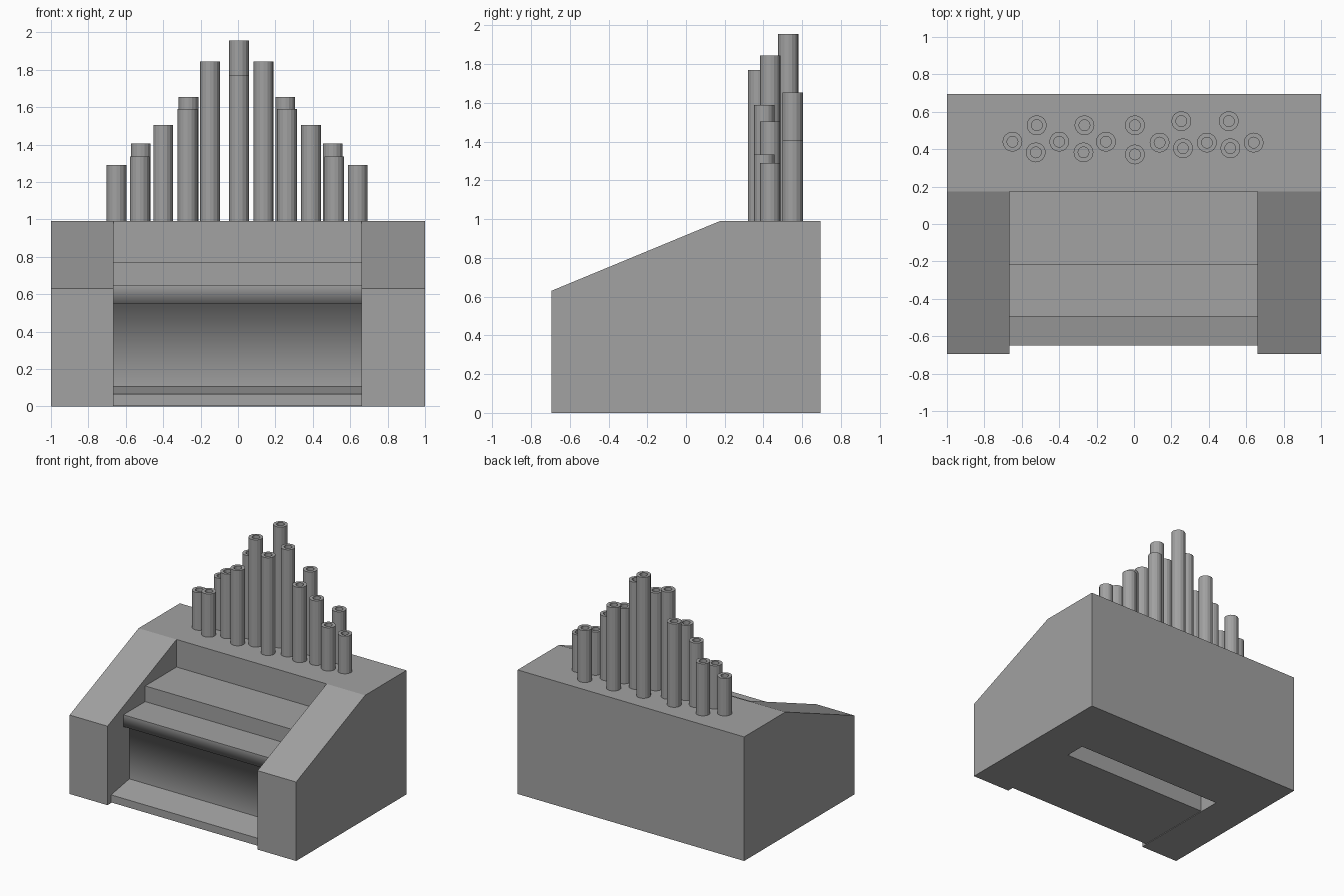
import bpy
import bmesh
from math import cos, sin, tau, radians

cube = bpy.data.objects.get("Cube")
if cube:
    bpy.data.objects.remove(cube, do_unlink=True)

GREY = (0.36, 0.36, 0.36, 1)
grey = bpy.data.materials.new("plain grey")
grey.use_nodes = True
grey.diffuse_color = GREY
grey.node_tree.nodes["Principled BSDF"].inputs["Base Color"].default_value = GREY


def finish(name, bm):
    bmesh.ops.recalc_face_normals(bm, faces=bm.faces)
    mesh = bpy.data.meshes.new(name)
    bm.to_mesh(mesh)
    bm.free()
    mesh.materials.append(grey)
    obj = bpy.data.objects.new(name, mesh)
    bpy.context.collection.objects.link(obj)
    return obj


def extrude_side_profile(name, profile, x0, x1):
    """Sweep a closed (y, z) outline along x."""
    bm = bmesh.new()
    face = bm.faces.new([bm.verts.new((x0, y, z)) for y, z in profile])
    new = bmesh.ops.extrude_face_region(bm, geom=[face])["geom"]
    verts = [v for v in new if isinstance(v, bmesh.types.BMVert)]
    bmesh.ops.translate(bm, verts=verts, vec=(x1 - x0, 0, 0))
    return finish(name, bm)


def pipe(name, x, y, top, outer=0.053, inner=0.029, sides=16):
    """Open tube standing on the cabinet top."""
    bm = bmesh.new()
    rings = []
    for r, z in ((outer, BODY_TOP), (outer, top), (inner, top), (inner, BODY_TOP)):
        rings.append([bm.verts.new((x + r * cos(tau * i / sides),
                                    y + r * sin(tau * i / sides), z))
                      for i in range(sides)])
    for a, b in zip(rings, rings[1:] + rings[:1]):
        for i in range(sides):
            j = (i + 1) % sides
            bm.faces.new((a[i], a[j], b[j], b[i]))
    return finish(name, bm)


BODY_TOP = 0.99
FRONT, BACK, SLOPE_TOP = -0.695, 0.695, 0.175
INNER_LEFT, INNER_RIGHT = 0.66, -0.665

# Cabinet: U-shaped footprint with side cheeks that slope down to the front
cabinet = bmesh.new()
outline = [(-1, FRONT), (INNER_RIGHT, FRONT), (INNER_RIGHT, SLOPE_TOP),
           (INNER_LEFT, SLOPE_TOP), (INNER_LEFT, FRONT), (1, FRONT),
           (1, SLOPE_TOP), (1, BACK), (-1, BACK), (-1, SLOPE_TOP)]
bottom = [cabinet.verts.new((x, y, 0)) for x, y in outline]
top = [cabinet.verts.new((x, y, 0.63 if y == FRONT else BODY_TOP)) for x, y in outline]
for i in range(len(outline)):
    j = (i + 1) % len(outline)
    cabinet.faces.new((bottom[i], bottom[j], top[j], top[i]))
for ring in (bottom, top):
    for part in ((0, 1, 2, 9), (3, 4, 5, 6), (2, 3, 6, 7, 8, 9)):
        cabinet.faces.new([ring[k] for k in part])
finish("cabinet", cabinet)

# Console: two keyboard steps, overhanging lip, knee panel and sloped foot board
console = extrude_side_profile("console", [
    (-0.65, 0.005), (-0.65, 0.065), (-0.42, 0.105), (-0.42, 0.55),
    (-0.495, 0.55), (-0.495, 0.645), (-0.22, 0.645), (-0.22, 0.77),
    (SLOPE_TOP, 0.77), (SLOPE_TOP, 0.5), (0.0, 0.4), (0.0, 0.005)],
    INNER_RIGHT, INNER_LEFT)

# Soft shading only around the underside of the lip
console.data.polygons.foreach_set("use_smooth", [True] * len(console.data.polygons))
for edge in console.data.edges:
    a, b = (console.data.vertices[i].co for i in edge.vertices)
    under_lip = abs(a.x - b.x) > 1 and abs(a.z - 0.55) < 0.001
    edge.use_edge_sharp = not under_lip

# Pipes: (x, y, top) for three staggered rows
PIPES = {
    "middle_pipe": [(-0.65, 0.44, 1.29), (-0.40, 0.44, 1.505), (-0.15, 0.44, 1.845),
                    (0.137, 0.435, 1.845), (0.39, 0.435, 1.505), (0.64, 0.435, 1.29)],
    "back_pipe": [(-0.52, 0.528, 1.405), (-0.265, 0.528, 1.655), (0.005, 0.528, 1.955),
                  (0.253, 0.55, 1.655), (0.507, 0.55, 1.405)],
    "front_pipe": [(-0.525, 0.383, 1.335), (-0.27, 0.383, 1.59), (0.005, 0.372, 1.77),
                   (0.262, 0.405, 1.59), (0.515, 0.405, 1.335)],
}
for row, places in PIPES.items():
    for n, place in enumerate(places, 1):
        pipe(f"{row}_{n}", *place)
